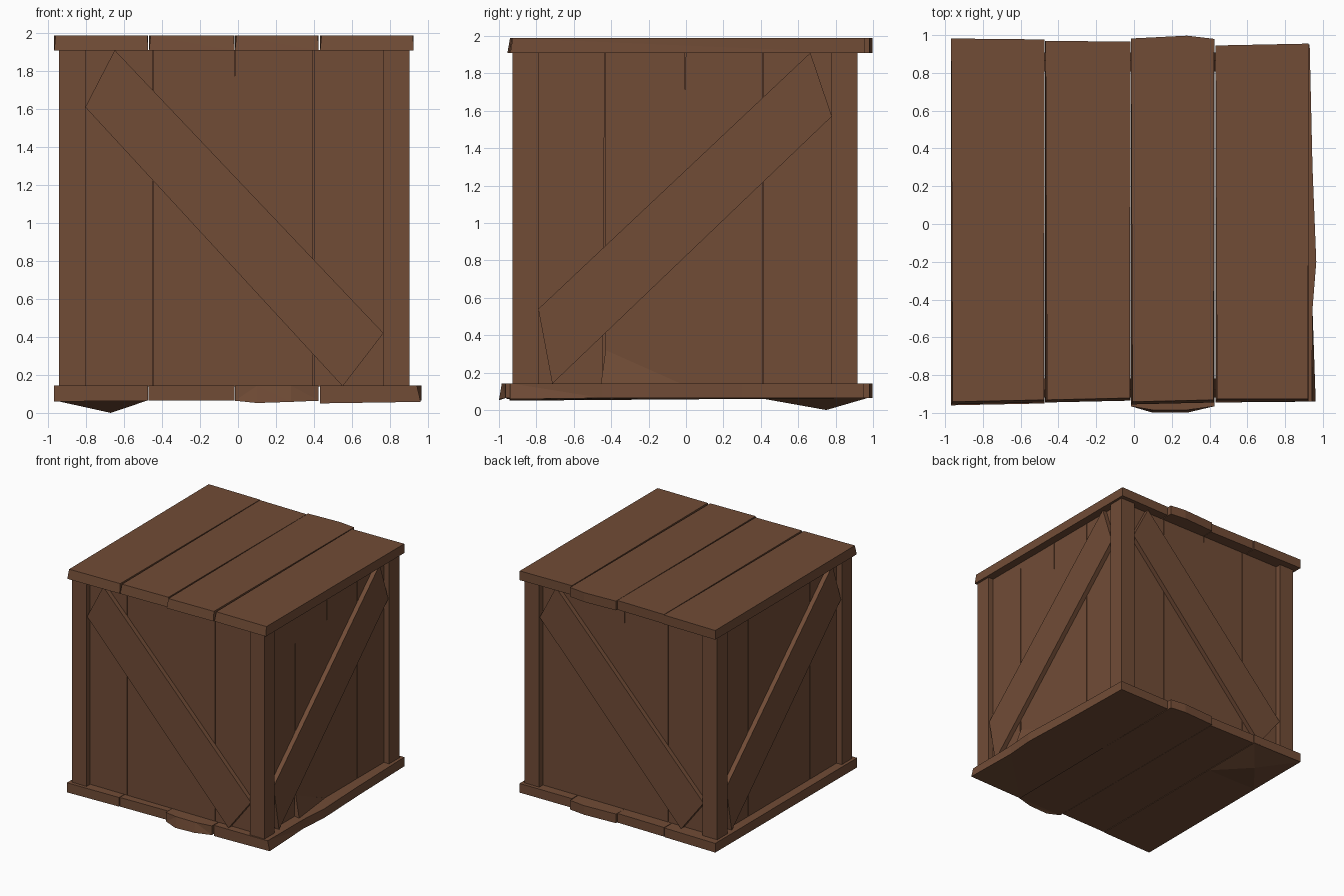
import bpy, bmesh, math
from mathutils import Matrix, Vector

if "Cube" in bpy.data.objects:
    bpy.data.objects.remove(bpy.data.objects["Cube"])

wood = bpy.data.materials.new("brown_wood")
wood.diffuse_color = (0.165, 0.072, 0.037, 1)
wood.use_nodes = True
wood.node_tree.nodes["Principled BSDF"].inputs["Base Color"].default_value = wood.diffuse_color

UPRIGHT = Matrix.Rotation(math.radians(90), 4, 'X')      # (u, z, depth) -> wall on the -y side


def prism(name, pts, d0, d1, mat=Matrix(), nudges=()):
    """Extrude an outline from d0 to d1; nudges move chosen corners (nearest point, offset)."""
    bm = bmesh.new()
    lo = [bm.verts.new((a, b, d0)) for a, b in pts]
    hi = [bm.verts.new((a, b, d1)) for a, b in pts]
    n = len(pts)
    bm.faces.new(lo[::-1])
    bm.faces.new(hi)
    for i in range(n):
        j = (i + 1) % n
        bm.faces.new((lo[i], lo[j], hi[j], hi[i]))
    for near, off in nudges:
        v = min(bm.verts, key=lambda q: (q.co - Vector(near)).length)
        v.co += Vector(off)
    if nudges:
        bmesh.ops.triangulate(bm, faces=bm.faces[:])
    bmesh.ops.recalc_face_normals(bm, faces=bm.faces[:])
    bm.transform(mat)
    me = bpy.data.meshes.new(name)
    bm.to_mesh(me)
    bm.free()
    me.materials.append(wood)
    ob = bpy.data.objects.new(name, me)
    bpy.context.collection.objects.link(ob)
    return ob


def rect(a0, b0, a1, b1):
    return [(a0, b0), (a1, b0), (a1, b1), (a0, b1)]


# Lid planks, uneven lengths and chipped ends
lid = [
    [(-0.968, -0.955), (-0.473, -0.945), (-0.473, 0.977), (-0.968, 0.982)],
    [(-0.468, -0.945), (-0.018, -0.935), (-0.018, 0.965), (-0.468, 0.97)],
    [(-0.016, -0.955), (0.425, -0.945), (0.425, 0.98), (0.28, 0.997), (-0.016, 0.982)],
    [(0.432, -0.94), (0.925, -0.94), (0.925, 0.955), (0.432, 0.945)],
]
for i, pts in enumerate(lid):
    nudge = [((pts[0][0], -0.95, 1.99), (0.008, 0.014, 0)),
             ((pts[1][0], -0.95, 1.99), (-0.004, 0.014, 0))]
    prism(f"lid_plank_{i+1}", pts, 1.908, 1.988, nudges=nudge)

# Floor planks
floor = [
    [(-0.968, -0.96), (-0.475, -0.95), (-0.475, 0.975), (-0.968, 0.982)],
    [(-0.47, -0.945), (-0.018, -0.935), (-0.018, 0.965), (-0.47, 0.97)],
    [(-0.016, -0.965), (0.10, -0.985), (0.28, -0.985), (0.425, -0.965), (0.425, 0.98), (0.28, 0.997), (-0.016, 0.982)],
    [(0.432, -0.945), (0.942, -0.94), (0.945, -0.45), (0.965, -0.2), (0.945, 0.3), (0.93, 0.95), (0.432, 0.945)],
]
floor_nudges = [
    [((-0.97, -0.96, 0.06), (0, 0, -0.004))],
    [],
    [((0.10, -0.985, 0.06), (0, -0.014, -0.012)), ((0.28, -0.985, 0.06), (0, -0.014, -0.006))],
    [((0.43, -0.94, 0.06), (0, 0, -0.014)), ((0.94, -0.94, 0.06), (0.02, 0, -0.006))],
]
for i, pts in enumerate(floor):
    prism(f"floor_plank_{i+1}", pts, 0.064, 0.143, nudges=floor_nudges[i])

# Splintered bulge under the first floor plank
bm = bmesh.new()
base = [bm.verts.new((x, y, 0.066)) for x, y in rect(-0.968, 0.38, -0.475, 0.977)]
tip = bm.verts.new((-0.67, 0.75, 0.0))
bm.faces.new(base)
for k in range(4):
    bm.faces.new((base[k], base[(k + 1) % 4], tip))
bmesh.ops.recalc_face_normals(bm, faces=bm.faces[:])
me = bpy.data.meshes.new("floor_bulge")
bm.to_mesh(me)
bm.free()
me.materials.append(wood)
bpy.context.collection.objects.link(bpy.data.objects.new("floor_bulge", me))

# Four sides, each in its own frame: u across, z up, depth outwards
Z0, Z1, OUT = 0.14, 1.91, 0.923
centre = Matrix.Translation((-0.019, -0.005, 0))
steep = [(-0.63, Z1), (-0.785, Z1), (-0.785, 1.61), (0.57, Z0), (0.785, Z0), (0.785, 0.42)]
shallow = [(0.67, Z1), (0.785, Z1), (0.785, 1.57), (-0.71, Z0), (-0.785, Z0), (-0.785, 0.54)]
for k, side in enumerate(("front", "right", "back", "left")):
    M = centre @ Matrix.Rotation(math.radians(90 * k), 4, 'Z') @ UPRIGHT
    # corner post at the left end of this side
    prism(f"{side}_corner_post", rect(-OUT, Z0, -OUT + 0.14, Z1), OUT - 0.14, OUT, M)
    # wall planks with narrow gaps
    face = OUT - 0.05
    gap = 0.016 if side == "right" else 0.004
    walls = [
        [(-0.84, Z0), (-0.425 - gap, Z0), (-0.429, Z1), (-0.84, Z1)],
        [(-0.425, Z0), (0, Z0), (0, Z1), (-0.425, Z1)],
        [(0, Z0), (0.415, Z0), (0.415, Z1), (0.004, Z1), (0, 1.65)],
        [(0.42, Z0), (0.84, Z0), (0.84, Z1), (0.42, Z1)],
    ]
    for i, pts in enumerate(walls):
        prism(f"{side}_wall_plank_{i+1}", pts, face - 0.06, face, M)
    # diagonal brace: a parallel band between the posts
    b = steep if k % 2 == 0 else shallow
    band = [b[0], b[2], b[3], b[5]] if k % 2 == 0 else [b[0], b[5], b[3], b[2]]
    prism(f"{side}_brace", band, face - 0.01, face + 0.04, M)
    # splinter lifting off the foot of the right wall
    if side == "right":
        prism("right_wall_splinter", [(-0.43, Z0), (-0.02, Z0), (-0.425, 0.32)],
              face - 0.03, face + 0.001, M, [((-0.43, Z0, face), (-0.02, 0, 0.05))])
